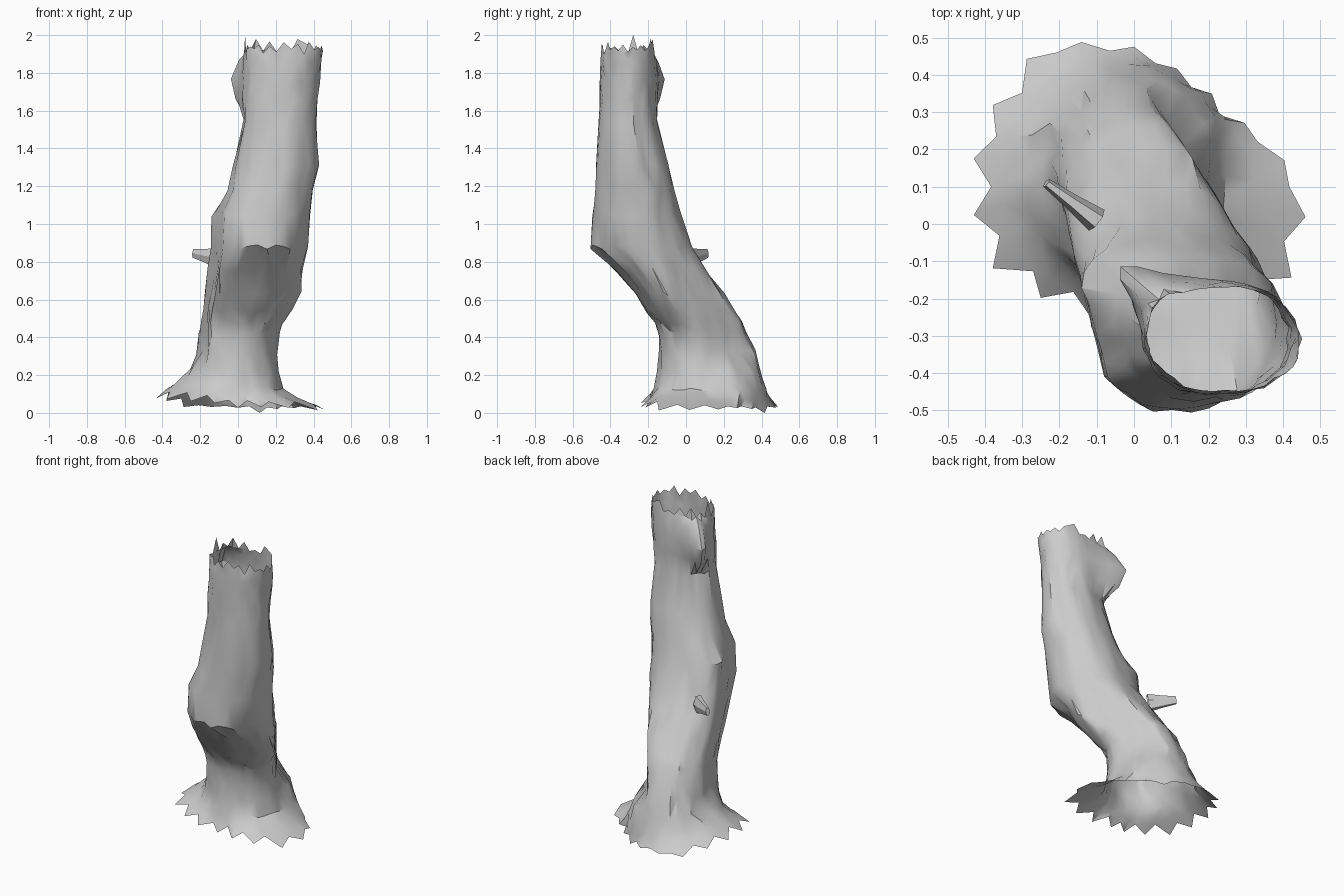
import bpy, bmesh, math, random
from mathutils import Vector

if "Cube" in bpy.data.objects:
    bpy.data.objects.remove(bpy.data.objects["Cube"])

random.seed(4)
N = 36

# Trunk cross-sections: z, x min, x max, y min, y max, pull of the back-left ridge
RINGS = [
    (0.14, -0.285, 0.25, -0.165, 0.425, 0),
    (0.22, -0.25, 0.215, -0.15, 0.40, 0),
    (0.32, -0.22, 0.205, -0.14, 0.362, 0),
    (0.42, -0.205, 0.22, -0.14, 0.32, 0),
    (0.48, -0.195, 0.25, -0.165, 0.295, 0),
    (0.54, -0.19, 0.30, -0.205, 0.26, 0),
    (0.63, -0.18, 0.35, -0.27, 0.20, 0),
    (0.76, -0.17, 0.345, -0.375, 0.11, 0),
    (0.88, -0.165, 0.37, -0.505, 0.03, 0),
    (1.05, -0.15, 0.385, -0.495, -0.03, 0.02),
    (1.18, -0.05, 0.40, -0.48, -0.06, 0.01),
    (1.31, -0.02, 0.425, -0.475, -0.09, 0),
    (1.54, 0.03, 0.415, -0.46, -0.155, 0),
    (1.66, 0.025, 0.42, -0.46, -0.155, 0.08),
    (1.76, 0.03, 0.43, -0.455, -0.15, 0.115),
    (1.86, 0.035, 0.445, -0.455, -0.16, 0.07),
    (1.925, 0.035, 0.45, -0.45, -0.165, 0.01),
]

# Flat sides of the leaning trunk: plane normal x, y, distance
SIDES = [(0.84, 0.54, 0.222), (-0.97, -0.24, 0.172), (-0.54, -0.84, 0.393)]

# Root flare outline about (0, 0.1): angle, radius, height
FLARE = [(-90, .29, .05), (-45, .40, .045), (-27, .48, .035), (0, .42, .035),
         (19, .37, .03), (36, .31, .03), (64, .32, .025), (90, .37, .03),
         (124, .43, .04), (147, .42, .08), (180, .42, .11), (208, .41, .10),
         (240, .35, .08), (270, .29, .05)]


def flare_at(deg):
    d = (deg + 90) % 360 - 90
    for (a, r, z), (b, s, w) in zip(FLARE, FLARE[1:]):
        if a <= d <= b:
            t = (d - a) / (b - a)
            return r + (s - r) * t, z + (w - z) * t
    return FLARE[-1][1:]


def section(z, x0, x1, y0, y1, pull):
    pts = []
    for i in range(N):
        a = 2 * math.pi * i / N
        c, s = math.cos(a), math.sin(a)
        # squarer front-left corner on the leaning part
        e = 0.55 if 0.25 < z < 0.8 and c < 0 and s < 0 else 0.95
        x = (x0 + x1) / 2 + (x1 - x0) / 2 * math.copysign(abs(c) ** e, c)
        y = (y0 + y1) / 2 + (y1 - y0) / 2 * math.copysign(abs(s) ** e, s)
        if z > 0.3:
            for nx, ny, d in SIDES:
                over = max(0, nx * x + ny * y - d)
                x, y = x - nx * over, y - ny * over
        k = pull * math.exp(-((math.degrees(a) - 140) / 22) ** 2)
        j = random.uniform(-0.007, 0.006)
        pts.append(Vector((x - k + j * c, y + 0.8 * k + j * s,
                           z + random.uniform(-0.015, 0.015))))
    return pts


def finish(name, bm, angle):
    bmesh.ops.recalc_face_normals(bm, faces=bm.faces)
    me = bpy.data.meshes.new(name)
    bm.to_mesh(me)
    bm.free()
    ob = bpy.data.objects.new(name, me)
    bpy.context.collection.objects.link(ob)
    bpy.ops.object.select_all(action='DESELECT')
    bpy.context.view_layer.objects.active = ob
    ob.select_set(True)
    bpy.ops.object.shade_smooth_by_angle(angle=math.radians(angle))
    return ob


# Ragged flared roots, raised on the left; smoother teeth on the back right
flare = []
body = [section(*r) for r in RINGS]
for i in range(N):
    a = 2 * math.pi * i / N
    r, z = flare_at(math.degrees(a))
    body[0][i].z += (z - 0.05) * 0.9
    body[1][i].z += (z - 0.05) * 0.4
    tooth = 0.4 if math.degrees(a) < 120 else 1
    r += tooth * (0.025 if i % 2 else -0.03) + random.uniform(-0.01, 0.01)
    z += tooth * (-0.022 if i % 2 else 0.012) + random.uniform(-0.006, 0.006)
    flare.append(Vector((r * math.cos(a), 0.1 + r * math.sin(a), max(z, 0))))
flare[7].z = 0
mid = [f.lerp(b, 0.55) - Vector((0, 0, 0.008)) for f, b in zip(flare, body[0])]

# Splintered open top
top = [p + Vector((0, 0, random.uniform(0.0, 0.04) if i % 2 else -0.012))
       for i, p in enumerate(body[-1])]
for i, h in ((17, 2.0), (13, 1.98), (6, 1.96)):
    top[i].z = h
body[-1] = [p.lerp(q, 0.3) for p, q in zip(body[-1], body[-2])]

# Hollow trunk shell, open at both ends
bm = bmesh.new()
loops = [[bm.verts.new(p) for p in ring] for ring in [flare, mid] + body + [top]]
for lo, hi in zip(loops, loops[1:]):
    for i in range(N):
        j = (i + 1) % N
        bm.faces.new((lo[i], lo[j], hi[j], hi[i]))
bmesh.ops.triangulate(bm, faces=bm.faces)
finish("trunk", bm, 35)

# Broken branch stub on the back left
bm = bmesh.new()
start, end = Vector((-0.10, 0.01, 0.82)), Vector((-0.235, 0.11, 0.845))
axis = (end - start).normalized()
side = axis.cross(Vector((0, 0, 1))).normalized()
up = side.cross(axis)
rings = []
for c, w, h in ((start, 0.035, 0.06), (start.lerp(end, 0.5), 0.022, 0.042), (end, 0.013, 0.027)):
    rings.append([bm.verts.new(c + side * w * math.cos(k * math.pi / 3)
                               + up * h * math.sin(k * math.pi / 3)) for k in range(6)])
for lo, hi in zip(rings, rings[1:]):
    for k in range(6):
        bm.faces.new((lo[k], lo[(k + 1) % 6], hi[(k + 1) % 6], hi[k]))
bm.faces.new(rings[-1])
finish("branch_stub", bm, 30)
